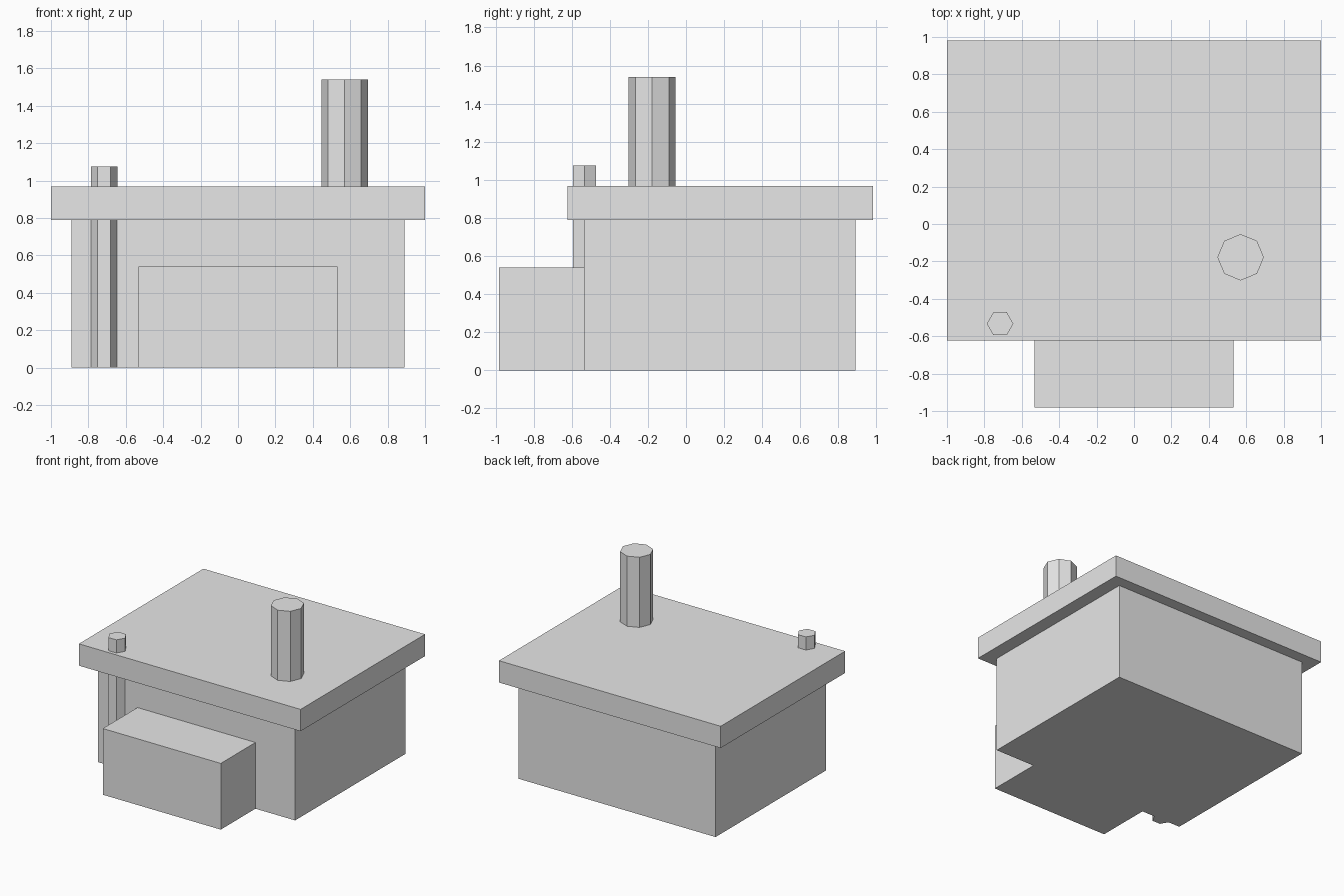
import bpy
from mathutils import Vector

cube = bpy.data.objects.get("Cube")
if cube:
    bpy.data.objects.remove(cube, do_unlink=True)

# One plain grey for the whole model
GREY = (0.8, 0.8, 0.8, 1.0)
grey = bpy.data.materials.new("plain_grey")
grey.use_nodes = True
grey.diffuse_color = GREY
grey.node_tree.nodes["Principled BSDF"].inputs["Base Color"].default_value = GREY


def finish(name):
    obj = bpy.context.object
    obj.name = name
    obj.data.materials.append(grey)
    return obj


def box(name, low, high):
    low, high = Vector(low), Vector(high)
    bpy.ops.mesh.primitive_cube_add(size=1, location=(low + high) / 2)
    obj = finish(name)
    for v in obj.data.vertices:
        v.co *= high - low


def post(name, sides, radius, x, y, bottom, top):
    # First corner of the prism points along x
    bpy.ops.mesh.primitive_cylinder_add(
        vertices=sides, radius=radius, depth=top - bottom,
        location=(x, y, (bottom + top) / 2), rotation=(0, 0, 1.570796))
    finish(name)


# Main building, overhanging flat roof and low front annex
box("building_body", (-0.89, -0.535, 0), (0.89, 0.89, 0.79))
box("flat_roof", (-1, -0.622, 0.79), (1, 0.982, 0.968))
box("front_annex", (-0.532, -0.982, 0), (0.532, -0.535, 0.54))

# Wide chimney on the roof and thin pipe running up the front wall
post("chimney", 8, 0.124, 0.57, -0.178, 0.968, 1.54)
post("wall_pipe", 6, 0.071, -0.716, -0.533, 0, 1.075)
